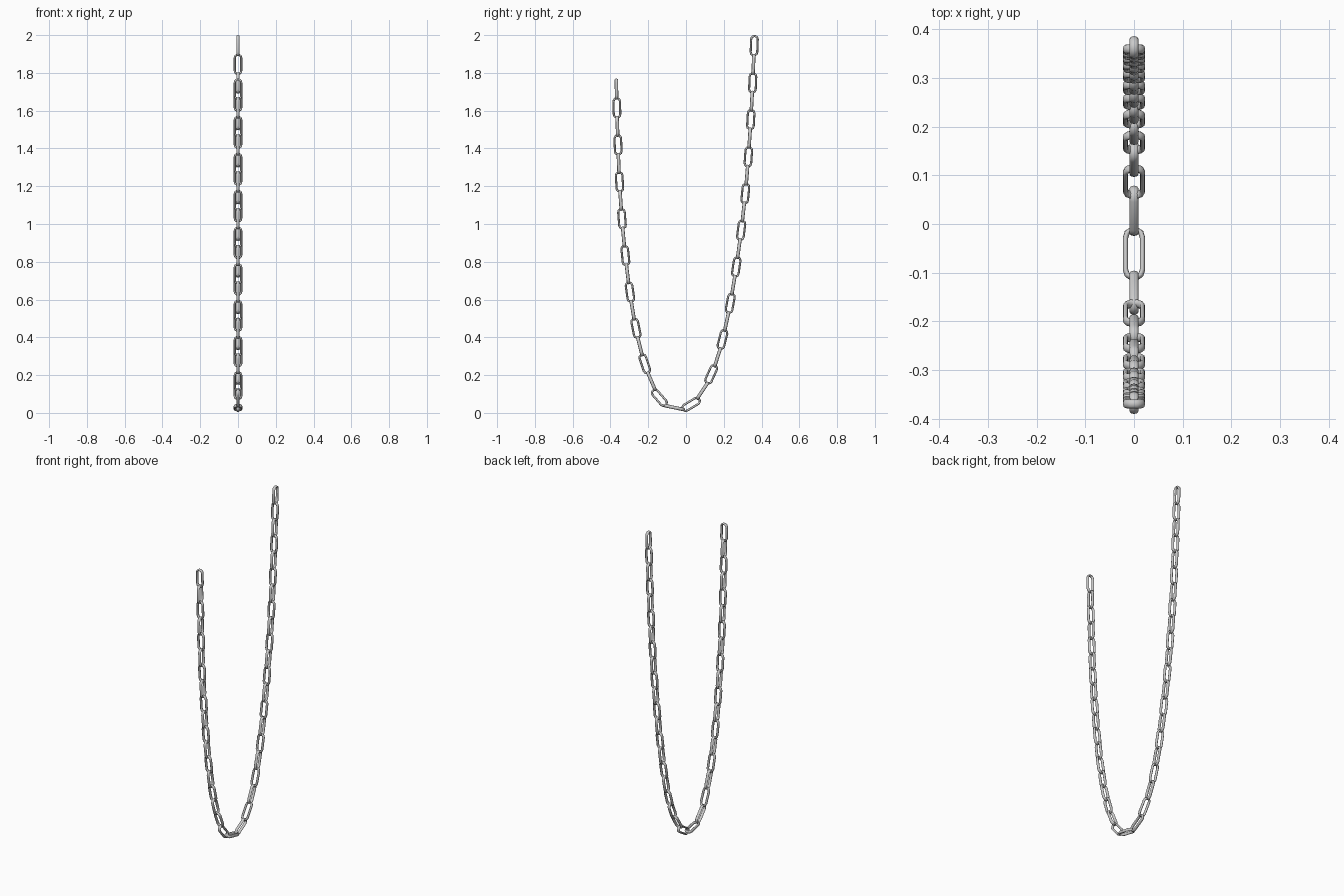
import bpy, bmesh, math
from mathutils import Vector, Matrix

if "Cube" in bpy.data.objects:
    bpy.data.objects.remove(bpy.data.objects["Cube"])

LENGTH, WIDTH = 0.112, 0.046        # outer link size
WIRE_IN, WIRE_OUT = 0.0056, 0.0092  # wire radius in the link plane and across it
ARC, SIDES = 5, 8                   # segments per link end, wire sides

# centres (y, z) of every second link, right end to left end
CENTRES = [(.361, 1.944), (.353, 1.747), (.343, 1.553), (.330, 1.356), (.314, 1.161),
           (.292, .967), (.266, .773), (.234, .580), (.193, .389), (.133, .204),
           (.027, .045), (-.141, .080), (-.218, .260), (-.265, .448), (-.297, .640),
           (-.321, .833), (-.339, 1.028), (-.352, 1.223), (-.360, 1.419), (-.366, 1.615)]


def link_mesh():
    """Stadium-shaped ring in the local XZ plane, long axis Z."""
    r = WIDTH / 2 - WIRE_IN
    half = LENGTH / 2 - WIRE_IN - r * math.cos(math.pi / 2 / ARC)
    path = []
    for end in (1, -1):
        for i in range(ARC + 1):
            a = math.pi * i / ARC + (0 if end > 0 else math.pi)
            path.append(Vector((r * math.cos(a), 0, r * math.sin(a) + end * half)))
    bm = bmesh.new()
    n = len(path)
    rings = []
    for i, p in enumerate(path):
        d0 = (p - path[i - 1]).normalized()
        d1 = (path[(i + 1) % n] - p).normalized()
        t = (d0 + d1).normalized()
        out = Vector((t.z, 0, -t.x)) / t.dot(d0)      # mitred corner
        rings.append([bm.verts.new(p + out * WIRE_IN * math.cos(b) + Vector((0, WIRE_OUT * math.sin(b), 0)))
                      for b in (2 * math.pi * k / SIDES for k in range(SIDES))])
    for i in range(n):
        a, b = rings[i], rings[(i + 1) % n]
        for k in range(SIDES):
            m = (k + 1) % SIDES
            bm.faces.new((a[k], a[m], b[m], b[k]))
    bmesh.ops.recalc_face_normals(bm, faces=bm.faces)
    me = bpy.data.meshes.new("chain_link")
    bm.to_mesh(me)
    bm.free()
    me.shade_smooth()
    return me


# fill in the links between the measured ones
pts = [Vector((0, y, z)) for y, z in CENTRES]
links = []
for i, p in enumerate(pts[:-1]):
    q = pts[i + 1]
    a = pts[i - 1] if i else p * 2 - q
    b = pts[i + 2] if i + 2 < len(pts) else q * 2 - p
    links += [p, (p + q) * .5625 - (a + b) * .0625]
links += [pts[-1], Vector((0, -.368, 1.714))]
links[19] = Vector((0, .087, .117))
links[21] = Vector((0, -.061, .028))
links[23] = Vector((0, -.183, .168))

# place the links, each turned a quarter from its neighbour
mesh = link_mesh()
for i, p in enumerate(links):
    t = (links[min(i + 1, len(links) - 1)] - links[max(i - 1, 0)]).normalized()
    x = Vector((1, 0, 0))
    lx = t.cross(x) if i % 2 == 0 else x
    ly = t.cross(lx)
    ob = bpy.data.objects.new("chain_link_%02d" % (i + 1), mesh)
    ob.matrix_world = Matrix.Translation(p) @ Matrix((lx, ly, t)).transposed().to_4x4()
    bpy.context.collection.objects.link(ob)
